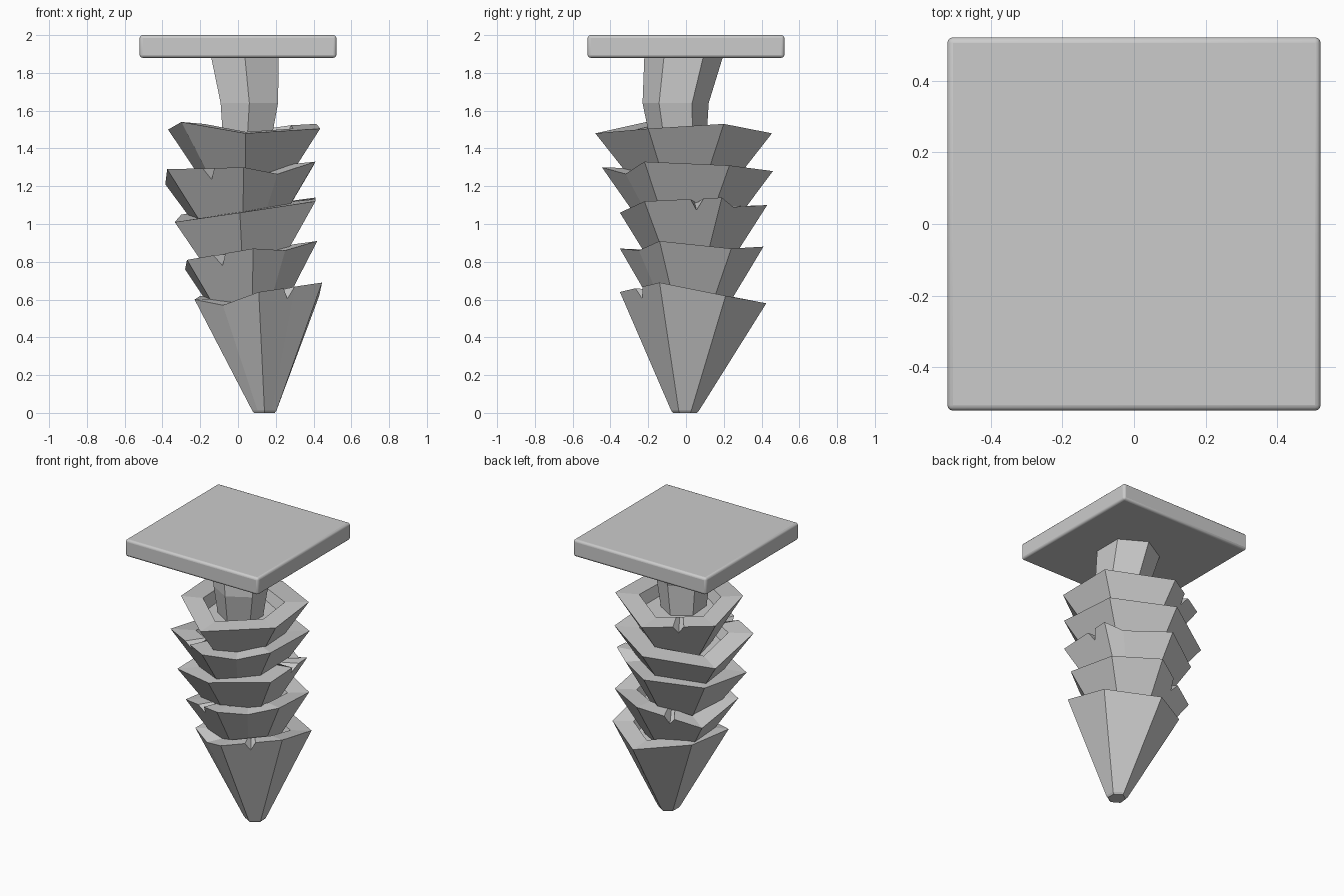
import bpy, bmesh
from mathutils import Vector

if "Cube" in bpy.data.objects:
    bpy.data.objects.remove(bpy.data.objects["Cube"])


def loft(name, rings):
    """Skin a stack of equal-length rings and cap both ends."""
    bm = bmesh.new()
    loops = [[bm.verts.new(p) for p in ring] for ring in rings]
    n = len(rings[0])
    for a, b in zip(loops, loops[1:]):
        for i in range(n):
            j = (i + 1) % n
            bm.faces.new((a[i], a[j], b[j], b[i]))
    bm.faces.new(loops[0][::-1])
    bm.faces.new(loops[-1])
    bmesh.ops.recalc_face_normals(bm, faces=bm.faces)
    mesh = bpy.data.meshes.new(name)
    bm.to_mesh(mesh)
    bm.free()
    obj = bpy.data.objects.new(name, mesh)
    bpy.context.collection.objects.link(obj)
    return obj


def tier(name, corners, centre, notches=(), base=None):
    """Inverted conical tier with an uneven rim, small V notches and a shallow hollow top."""
    c = Vector((*centre, 0))
    pts = [Vector(p) for p in corners]
    zmean = sum(p.z for p in pts) / len(pts)
    plain, drops = [], []
    for i, p in enumerate(pts):
        q = pts[(i + 1) % len(pts)]
        plain.append(p)
        drops.append(0)
        for edge, t in notches:
            if edge == i:
                d = 0.035 / (q - p).length
                for k, drop in ((-1, 0), (0, 0.06), (1, 0)):
                    plain.append(p.lerp(q, t + k * d))
                    drops.append(drop)

    def ring(s, drop, flat=0.0, mid=c):
        return [Vector((mid.x + (p.x - c.x) * s, mid.y + (p.y - c.y) * s,
                        p.z + (zmean - p.z) * flat - drop)) for p in plain]

    if base:
        foot = Vector((*base, 0))
        low = ring(0.19, zmean - 0.012, 1, foot)
        tip = [foot + Vector(((p.x - foot.x) * 0.85, (p.y - foot.y) * 0.85, 0)) for p in low]
        bottom = [tip, low]
    else:
        bottom = [ring(0.5, 0.31, 0.5)]
    # notch bottoms slide down the outer wall
    rim = [p.lerp(l, d / (p.z - l.z)) for p, l, d in zip(plain, bottom[-1], drops)]
    loft(name, bottom + [rim, ring(0.64, 0.0, 0.3), ring(0.57, 0.07, 0.6)])


# Tiers: rim corners run front, right, back, left
tier("tier_1", [(.04, -.48, 1.48), (.435, -.2, 1.505), (.415, .2, 1.53),
                (.03, .455, 1.48), (-.37, .2, 1.5), (-.3, -.21, 1.54)],
     (.04, -.01), [(3, .5)])
tier("tier_2", [(.03, -.445, 1.3), (.21, -.32, 1.265), (.41, -.22, 1.33), (.4, .23, 1.31),
                (.02, .46, 1.28), (-.385, .22, 1.21), (-.375, -.22, 1.29)],
     (.02, 0), [(6, .54)])
tier("tier_3", [(.01, -.35, 1.06), (.41, -.22, 1.12), (.41, .19, 1.14), (.3, .25, 1.09),
                (.03, .43, 1.1), (-.3, .22, 1.05), (-.335, -.2, 1.01)],
     (.04, .02), [(1, .68)])
tier("tier_4", [(.08, -.35, .87), (.25, -.25, .86), (.42, -.14, .91), (.39, .24, .87),
                (.1, .41, .88), (-.28, .22, .76), (-.27, -.2, .81)],
     (.07, .02), [(4, .5), (6, .49)])
tier("bottom_tier", [(.11, -.35, .64), (.445, -.14, .69), (.43, .21, .62), (.12, .425, .58),
                     (-.2, .22, .62), (-.23, -.15, .6), (-.08, -.235, .57)],
     (.11, .01), [(0, .48)], base=(.14, -.01))

# Hexagonal bent trunk
section = [(0, -1), (.95, -.5), (.95, .5), (0, 1), (-.95, .5), (-.95, -.5)]
trunk = [(.04, -.03, .115, .13, 1.3), (.06, -.055, .16, .175, 1.64),
         (.035, -.01, .19, .21, 1.9)]
loft("trunk", [[(cx + x * rx, cy + y * ry, z) for x, y in section]
               for cx, cy, rx, ry, z in trunk])

# Square plate with softened edges
bpy.ops.mesh.primitive_cube_add(size=1, location=(0, 0, 1.94))
plate = bpy.context.object
plate.name = "top_plate"
plate.scale = (1.042, 1.042, 0.12)
bpy.ops.object.transform_apply(location=False, rotation=False, scale=True)
bevel = plate.modifiers.new("soft_edges", 'BEVEL')
bevel.width = 0.016
bevel.segments = 3
bpy.ops.object.shade_smooth_by_angle(angle=1.2)
